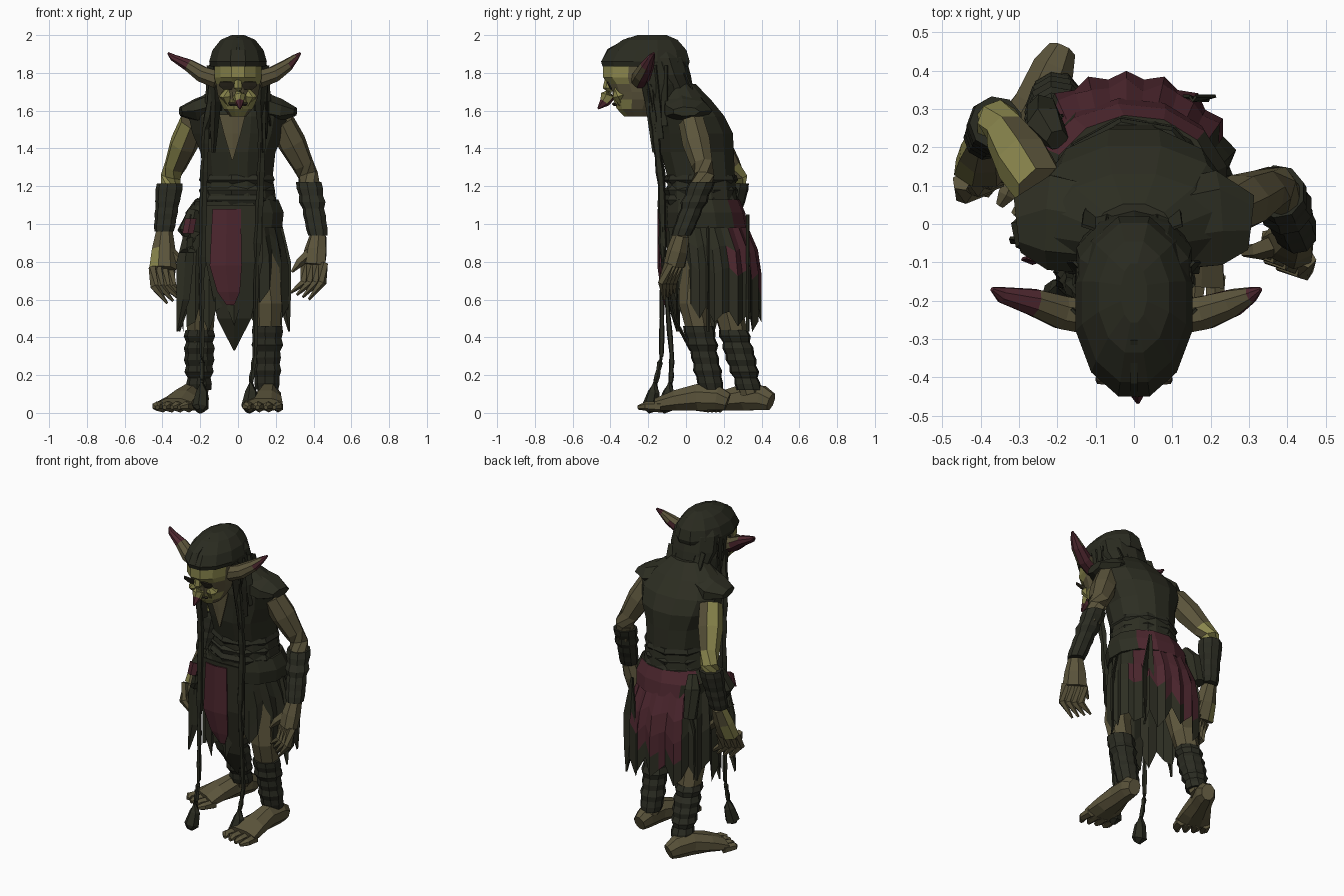
import bpy, bmesh, math, random
from mathutils import Vector

random.seed(4)
old = bpy.data.objects.get("Cube")
if old:
    bpy.data.objects.remove(old)


def material(name, *rgb):
    m = bpy.data.materials.new(name)
    m.use_nodes = True
    colour = (*rgb, 1)
    m.diffuse_color = colour
    shader = m.node_tree.nodes["Principled BSDF"]
    shader.inputs["Base Color"].default_value = colour
    shader.inputs["Roughness"].default_value = 0.9
    return m


hair = material("dark hair", .023, .024, .0145)
cloth = material("dark cloth", .026, .027, .016)
wrap = material("wrap cloth", .024, .025, .016)
skin = material("tan skin", .105, .089, .044)
light = material("olive skin", .25, .235, .073)
maroon = material("maroon cloth", .075, .02, .028)
eye_dark = material("eye shadow", .03, .025, .015)


def finish(name, bm, mats, rule=None):
    bmesh.ops.recalc_face_normals(bm, faces=bm.faces)
    if rule:
        for f in bm.faces:
            f.material_index = int(rule(f.calc_center_median()))
    mesh = bpy.data.meshes.new(name)
    bm.to_mesh(mesh)
    bm.free()
    for m in mats:
        mesh.materials.append(m)
    ob = bpy.data.objects.new(name, mesh)
    bpy.context.collection.objects.link(ob)
    return ob


def bridge(bm, rings, closed=True):
    for a, b in zip(rings, rings[1:]):
        n = len(a)
        for i in range(n if closed else n - 1):
            j = (i + 1) % n
            bm.faces.new((a[i], a[j], b[j], b[i]))


def tube(name, rows, mats, sides=8, level=False, rule=None):
    """Capped loft through (x, y, z, radius[, second radius]) rows."""
    bm, rings = bmesh.new(), []
    points = [Vector(r[:3]) for r in rows]
    for k, row in enumerate(rows):
        t = points[min(k + 1, len(rows) - 1)] - points[max(k - 1, 0)]
        t.normalize()
        if level or abs(t.z) > .98:
            u, v = Vector((1, 0, 0)), Vector((0, 1, 0))
        else:
            u = t.cross(Vector((0, 0, 1))).normalized()
            v = u.cross(t)
        ring = []
        for i in range(sides):
            a = math.tau * (i + .5) / sides
            ring.append(bm.verts.new(points[k] + u * row[3] * math.cos(a) + v * row[-1] * math.sin(a)))
        rings.append(ring)
    bridge(bm, rings)
    bm.faces.new(rings[0])
    bm.faces.new(rings[-1])
    return finish(name, bm, mats, rule)


def panel(name, rows, mat, bulge=.012):
    """Thin hanging cloth through (x, y, z, half width) rows."""
    bm = bmesh.new()
    rings = [[bm.verts.new((x + s * w, y - bulge * (1 - abs(s)), z)) for s in (-1, 0, 1)]
             for x, y, z, w in rows]
    bridge(bm, rings, closed=False)
    ob = finish(name, bm, [mat])
    ob.modifiers.new("thickness", 'SOLIDIFY').thickness = .008
    return ob


def wraps(name, start, end, r0, r1, turns, squash=1):
    """Overlapping bandage bands between two points."""
    a, b, rows = Vector(start), Vector(end), []
    for k in range(turns * 2 + 1):
        f = k / (turns * 2)
        r = (r0 + (r1 - r0) * f) * (1.06 if k % 2 else .96) * random.uniform(.94, 1.06)
        rows.append((*a.lerp(b, f), r, r * squash))
    return tube(name, rows, [wrap], sides=9, level=True)


# Torso, neck and open collar
tube("vest", [(0, .09, 1.06, .22, .19), (0, .08, 1.25, .19, .185), (0, .06, 1.38, .205, .2),
              (0, .055, 1.48, .25, .2), (0, .03, 1.57, .27, .18), (0, 0, 1.66, .22, .135), (0, -.03, 1.74, .11, .085)],
     [cloth], sides=12, level=True)
tube("neck", [(0, 0, 1.62, .09), (0, -.14, 1.69, .075), (0, -.24, 1.74, .07)], [skin])
panel("open_collar", [(-.03, -.16, 1.58, .07), (-.03, -.156, 1.48, .045), (-.03, -.147, 1.34, .004)], skin, .004)
for s, side in ((1, "left"), (-1, "right")):
    tube(side + "_shoulder_flap", [(s * .1, -.01, 1.63, .12, .08), (s * .22, .01, 1.6, .13, .065),
                                   (s * .305, .0, 1.595, .075, .025)], [cloth], sides=7)

# Belt and sash folds
wraps("belt", (0, .08, 1.1), (0, .08, 1.26), .215, .195, 3, .96)
tube("sash_roll", [(-.01, .11, .98, .25, .22), (-.01, .1, 1.06, .26, .215), (0, .09, 1.13, .22, .195)],
     [cloth, maroon], sides=13, level=True, rule=lambda c: c.y > .22 and -.19 < c.x < .21)
tube("hip_pouch", [(-.23, 0, 1.07, .04), (-.26, -.02, .96, .065), (-.265, -.03, .85, .05)], [cloth], 6)
panel("pouch_patch", [(-.25, -.09, 1.03, .03), (-.265, -.095, .95, .03)], maroon)
tube("belt_knot", [(-.2, .22, 1.12, .03), (-.23, .26, 1.05, .05), (-.24, .3, .88, .04)], [cloth], 6)

# Ragged skirt, with a coloured rear cloth
bm, columns = bmesh.new(), 36
rings = [[] for _ in range(6)]
for i in range(columns):
    a = math.tau * i / columns
    front = -math.sin(a)
    hem = (.57 if front > .4 and math.cos(a) > 0 else .45) + (i % 3) * .05 + random.uniform(-.03, .04)
    for k, ring in enumerate(rings):
        z = 1.12 + (hem - 1.12) * k / 5
        t = min(1, (1.12 - z) / .3)
        fold = 1 + .04 * t * (1 if i % 2 else -1)
        ring.append(bm.verts.new((-.02 + (.21 + .07 * t) * fold * math.cos(a),
                                  .08 + .07 * t + (.19 + .05 * t) * fold * math.sin(a), z)))
bridge(bm, rings)
finish("ragged_skirt", bm, [cloth, maroon],
       lambda c: c.y > .23 and -.2 < c.x < .23 and c.z > .6 + max(0, c.x) * .6)
panel("front_apron", [(-.02, -.125, 1.1, .15), (-.02, -.12, .8, .15), (-.02, -.06, .5, .09), (-.02, .03, .33, .004)], cloth)
panel("front_sash", [(-.06, -.14, 1.08, .075), (-.065, -.14, .78, .085), (-.05, -.12, .64, .06), (-.04, -.105, .57, .02)], maroon)
for x, y in ((-.28, -.04), (-.27, .1), (.235, .12), (-.22, .28), (.17, .33)):
    panel("skirt_tatter", [(x * .9, y, 1.05, .01), (x, y, .8, .045), (x * 1.04, y, .6, .035), (x * 1.15, y, .43, .004)], cloth)

# Head, nose, eyes and mouth
tube("face", [(0, -.25, 1.57, .045, .08), (0, -.26, 1.61, .08, .11), (0, -.25, 1.66, .105, .14),
              (0, -.25, 1.7, .115, .145), (0, -.26, 1.74, .12, .15), (0, -.26, 1.775, .13, .185), (0, -.25, 1.86, .13, .195)],
     [skin, light], sides=12, level=True,
     rule=lambda c: c.z > 1.74 and c.y < -.3 or 1.58 < c.z < 1.65 and c.y < -.31)
tube("nose", [(0, -.41, 1.775, .018), (0, -.405, 1.72, .026, .036), (.005, -.412, 1.68, .035, .042),
              (.008, -.43, 1.645, .025, .028), (.01, -.466, 1.61, .005)],
     [light, maroon], sides=6, rule=lambda c: c.z < 1.655)
for s, side in ((1, "left"), (-1, "right")):
    panel(side + "_eye", [(s * .06, -.41, 1.755, .035), (s * .06, -.4, 1.735, .04), (s * .055, -.39, 1.715, .02)], eye_dark, .004)
    tube(side + "_cheek", [(s * .055, -.37, 1.72, .012), (s * .065, -.355, 1.68, .036), (s * .045, -.345, 1.63, .012)], [light], 6)
panel("mouth", [(0, -.375, 1.642, .05), (0, -.365, 1.63, .04)], eye_dark, .012)

# Hair cap, rear hair and hanging locks
tube("hair_cap", [(0, -.215, 1.835, .15, .235), (0, -.215, 1.86, .158, .243), (0, -.205, 1.92, .14, .215),
                  (0, -.19, 1.975, .095, .15), (0, -.18, 2.0, .035, .08)], [hair], sides=12, level=True)
tube("rear_hair", [(0, -.04, 1.65, .1, .065), (0, -.055, 1.71, .135, .095), (0, -.1, 1.79, .158, .125),
                   (0, -.13, 1.88, .15, .13), (0, -.15, 1.95, .1, .1)], [hair], sides=10, level=True)
tube("hair_parting", [(0, -.44, 1.86, .012), (0, -.41, 1.92, .012), (0, -.3, 1.98, .012)], [hair], 4)
for x in (-.1, -.04, .03, .09):
    panel("nape_lock", [(x, 0, 1.8, .035), (x, .035, 1.72, .03), (x * 1.1, .06, 1.66, .004)], hair)
braids = {"left": [(.13, -.2, 1.78), (.13, -.165, 1.5), (.12, -.13, 1.2), (.1, -.12, .8), (.09, -.075, .3), (.07, -.08, .16)],
          "right": [(-.13, -.2, 1.78), (-.17, -.155, 1.5), (-.18, -.125, 1.2), (-.19, -.125, .7), (-.19, -.13, .3), (-.19, -.16, .16)]}
for side, path in braids.items():
    rows = []
    for a, b in zip(path, path[1:]):
        for k in range(4):
            thick = .024 if a[2] > 1 else .016
            rows.append((*Vector(a).lerp(Vector(b), k / 4), thick * (1 if k % 2 else .75)))
    x, y, z = path[-1]
    tube(side + "_braid", rows + [(x, y, z, .012)], [hair], sides=5)
    tube(side + "_braid_tassel", [(x, y, z + .02, .012), (x, y - .01, z - .05, .033),
                                  (x - .01, y - .03, .03, .045), (x - .01, y - .05, .01, .02)], [hair], 6)
    s = 1 if x > 0 else -1
    for k in range(3):
        panel(side + "_lock", [(s * .13, -.22 + k * .06, 1.84, .03), (s * (.12 + k * .015), -.18 + k * .04, 1.65, .025),
                               (s * (.13 + k * .02), -.14 + k * .02, 1.38 + k * .07, .004)], hair, .03)
    tube(side + "_temple_hair", [(s * .12, -.17, 1.86, .035, .08), (s * .125, -.14, 1.74, .03, .09),
                                 (s * .11, -.11, 1.6, .03, .06)], [hair], 6, level=True)

# Pointed ears, coloured at the tip and in the hollow below
for side, s, tip in (("left", 1, .33), ("right", -1, .37)):
    tube(side + "_ear", [(s * .11, -.245, 1.765, .048, .05), (s * .19, -.23, 1.793, .047, .045),
                         (s * .26, -.205, 1.84, .038, .034), (s * (tip - .025), -.185, 1.882, .022, .018),
                         (s * tip, -.17, 1.905, .006)],
         [skin, maroon], 8,
         rule=lambda c: abs(c.x) > .285 or c.z < 1.75 + (abs(c.x) - .11) * .65 and c.y > -.235 and abs(c.x) > .14)


# Arms, bracers and clawed hands
def arm(side, s, shoulder, elbow, wrist, palm):
    sx, ex, wx = Vector(shoulder), Vector(elbow), Vector(wrist)
    tube(side + "_upper_arm", [(*sx, .07), (*sx.lerp(ex, .4), .077), (*sx.lerp(ex, .8), .06), (*ex, .055),
                               (*ex.lerp(wx, .3), .06)], [skin, light], 7, rule=lambda c: c.x < -.3)
    wraps(side + "_bracer", ex.lerp(wx, .12), wx, .073, .055, 4)
    hand = Vector(palm)
    tube(side + "_palm", [(*wx, .045), (*wx.lerp(hand, .5), .065, .055), (*hand, .075, .05)],
         [skin, light], 7, rule=lambda c: c.x < -.43)
    for k in range(4):
        base = hand + Vector((s * (.05 - k * .032), -.03 + k * .018, .01))
        mid = base + Vector((-s * .005, -.035, -.1))
        end = mid + Vector((-s * .07, .01, -.09 + k * .012))
        tube(side + "_finger", [(*base, .026), (*mid, .024), (*end, .007)], [skin], 5)
    root = wx.lerp(hand, .4)
    tube(side + "_thumb", [(*root, .035), (*(root + Vector((-s * .09, -.03, -.08))), .025),
                           (*(root + Vector((-s * .13, -.04, -.13))), .007)], [skin], 5)


arm("left", 1, (.23, .03, 1.54), (.37, .1, 1.26), (.425, -.025, .94), (.4, -.06, .78))
arm("right", -1, (-.24, .09, 1.54), (-.355, .27, 1.25), (-.39, .22, .96), (-.4, .14, .76))


# Legs, shin wraps and broad bare feet
def leg(side, hip, knee, ankle, heel, toe):
    tube(side + "_leg", [(*hip, .1), (*knee, .08), (*ankle, .05)], [skin], 7)
    k, a = Vector(knee), Vector(ankle)
    wraps(side + "_shin_wrap", k.lerp(a, .25), k.lerp(a, .95), .083, .066, 5)
    h, t = Vector(heel), Vector(toe)
    across = (t - h).cross(Vector((0, 0, 1))).normalized()
    foot = [(0, .04, .05), (.12, .06, .07), (.35, .065, .075), (.6, .09, .058), (.82, .11, .036)]
    tube(side + "_foot", [(*(h.lerp(t, f) + Vector((0, 0, r + .008))), w, r) for f, w, r in foot], [skin], 8)
    for n in range(4):
        off = across * (n - 1.5) * .05 + Vector((0, 0, .032))
        tube(side + "_toe", [(*(h.lerp(t, .76) + off), .03, .03), (*(h.lerp(t, .93) + off * 1.1), .026, .024),
                             (*(h.lerp(t, 1.02 - n * .015) + off * .9), .012)], [skin], 6)


leg("left", (.12, .07, .9), (.16, .04, .58), (.155, .14, .1), (.18, .22, 0), (.125, -.235, 0))
leg("right", (-.14, .16, .9), (-.2, .22, .55), (-.205, .34, .1), (-.19, .45, 0), (-.37, .06, 0))
